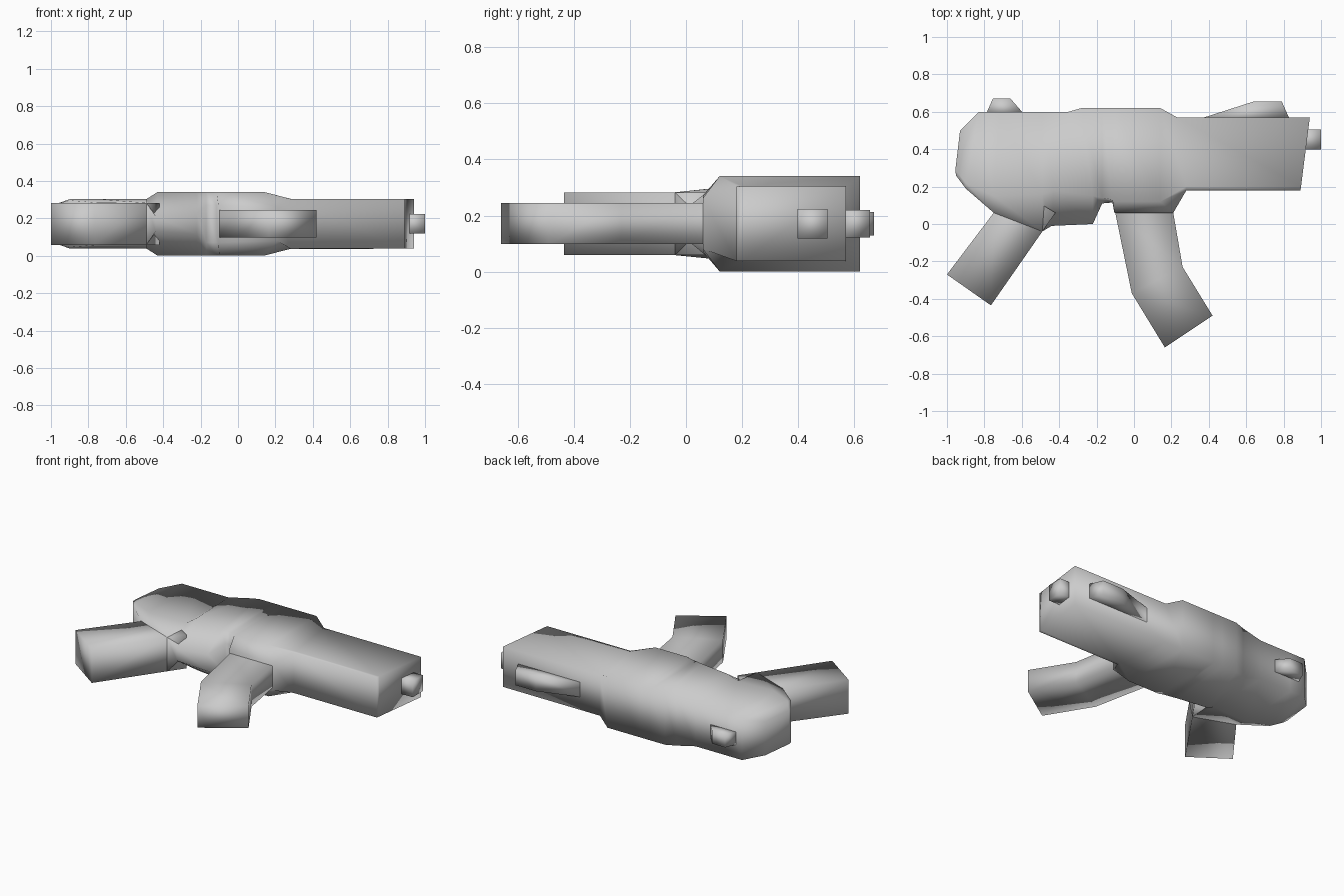
import bpy, bmesh

ZC = 0.171  # mid plane of the flat-lying, mirrored shape


def loft(name, sections):
    """Skin closed rings; each section is a list of (x, y, half thickness)
    running from top to bottom, mirrored across the mid plane."""
    bm = bmesh.new()
    rings = []
    for sec in sections:
        pts = [(x, y, ZC + h) for x, y, h in sec]
        pts += [(x, y, ZC - h) for x, y, h in reversed(sec)]
        rings.append([bm.verts.new(p) for p in pts])
    n = len(rings[0])
    for a, b in zip(rings, rings[1:]):
        for i in range(n):
            j = (i + 1) % n
            bm.faces.new((a[i], a[j], b[j], b[i]))
    bm.faces.new(rings[0])
    bm.faces.new(list(reversed(rings[-1])))
    bmesh.ops.recalc_face_normals(bm, faces=bm.faces)
    for f in bm.faces:
        f.smooth = True
    me = bpy.data.meshes.new(name)
    bm.to_mesh(me)
    bm.free()
    ob = bpy.data.objects.new(name, me)
    bpy.context.collection.objects.link(ob)
    return ob


# Main body: top edge, lower side edge, underside edge at each station
loft("body", [
    [(-0.93, 0.50, 0.112), (-0.955, 0.29, 0.112), (-0.952, 0.26, 0.112)],
    [(-0.83, 0.60, 0.132), (-0.90, 0.22, 0.132), (-0.90, 0.19, 0.125)],
    [(-0.72, 0.60, 0.132), (-0.75, 0.15, 0.132), (-0.75, 0.06, 0.113)],
    [(-0.49, 0.60, 0.132), (-0.49, 0.16, 0.132), (-0.49, -0.04, 0.112)],
    [(-0.35, 0.60, 0.165), (-0.43, 0.18, 0.17), (-0.44, -0.01, 0.04)],
    [(-0.28, 0.62, 0.17), (-0.22, 0.15, 0.17), (-0.22, 0.0, 0.055)],
    [(-0.17, 0.62, 0.17), (-0.17, 0.14, 0.17), (-0.17, 0.11, 0.10)],
    [(-0.11, 0.62, 0.17), (-0.115, 0.13, 0.17), (-0.115, 0.115, 0.10)],
    [(-0.10, 0.62, 0.17), (-0.10, 0.12, 0.17), (-0.105, 0.06, 0.10)],
    [(0.14, 0.62, 0.17), (0.14, 0.12, 0.17), (0.21, 0.06, 0.09)],
    [(0.23, 0.57, 0.134), (0.28, 0.20, 0.134), (0.28, 0.18, 0.133)],
    [(0.94, 0.57, 0.133), (0.893, 0.20, 0.133), (0.89, 0.18, 0.133)],
])

# Slanted rear grip
loft("rear_grip", [
    [(-0.65, 0.20, 0.112), (-0.42, 0.06, 0.112)],
    [(-0.75, 0.06, 0.112), (-0.49, -0.04, 0.112)],
    [(-1.00, -0.27, 0.112), (-0.765, -0.435, 0.112)],
])

# Bent forward magazine
loft("magazine", [
    [(-0.11, 0.10, 0.073), (0.20, 0.10, 0.073)],
    [(-0.10, 0.06, 0.073), (0.21, 0.06, 0.073)],
    [(-0.012, -0.37, 0.073), (0.26, -0.23, 0.073)],
    [(0.165, -0.66, 0.073), (0.42, -0.49, 0.073)],
])

# Muzzle stub
loft("muzzle", [[(x, 0.505, 0.052), (x, 0.397, 0.052)] for x in (0.88, 1.0)])

# Top sights: foot and crest of each ramp
for name, base, crest, top, h in (
        ("rear_sight", (-0.79, -0.59), (-0.755, -0.66), 0.67, 0.042),
        ("front_sight", (0.36, 0.83), (0.64, 0.79), 0.655, 0.049)):
    foot = 0.59 if name == "rear_sight" else 0.565
    loft(name, [
        [(base[0], foot, h), (base[1], foot, h)],
        [(crest[0], top, h), (crest[1], top, h)],
    ])
